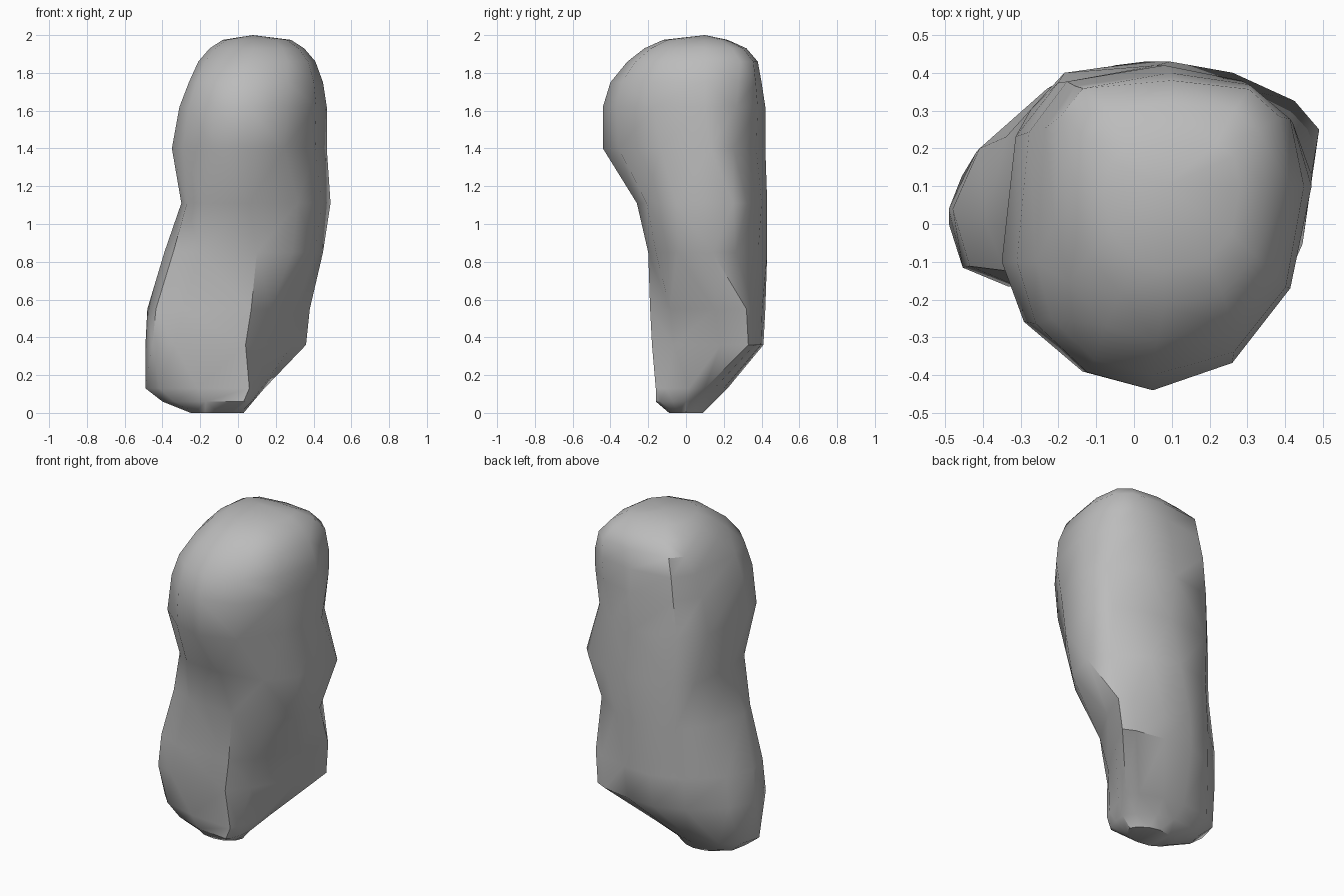
import bpy
import bmesh
from math import cos, sin, pi, radians

default_cube = bpy.data.objects.get("Cube")
if default_cube:
    bpy.data.objects.remove(default_cube, do_unlink=True)

# One plain grey stone colour
stone = bpy.data.materials.new("stone grey")
stone.use_nodes = True
colour = (0.5, 0.5, 0.5, 1)
stone.diffuse_color = colour
shader = next(n for n in stone.node_tree.nodes if n.type == "BSDF_PRINCIPLED")
shader.inputs["Base Color"].default_value = colour

# Cross-sections from foot to crown:
# height, -x side, +x side, front y, back y,
# x of foremost point, y of both side points,
# corner exponents: -x back, -x front, +x front (smaller is boxier)
SECTIONS = [
    (0, -.25, .03, -.09, .09, -.1, 0, 0, .8, 1, 1),
    (.06, -.4, .08, -.16, .15, .03, 0, 0, .6, 1.1, 1.2),
    (.13, -.49, .14, -.16, .22, .06, 0, .1, .8, 1, 1.6),
    (.36, -.49, .36, -.18, .41, .04, .04, .33, 1.3, .5, 1.8),
    (.55, -.48, .38, -.19, .42, .07, .04, .32, 1.25, .6, 1.6),
    (.85, -.39, .45, -.2, .43, .1, 0, .14, .9, .7, .9),
    (1.11, -.3, .49, -.26, .43, .06, 0, .25, .5, .6, .75),
    (1.4, -.35, .47, -.44, .42, .05, -.1, .13, .65, 1.1, 1.1),
    (1.62, -.31, .47, -.44, .42, .05, -.1, .1, .6, 1.05, 1),
    (1.75, -.26, .45, -.4, .4, .05, -.1, .1, .5, 1, .9),
    (1.86, -.21, .41, -.31, .38, .06, 0, .1, .4, 1, .8),
    (1.93, -.15, .35, -.22, .32, .08, .05, .1, .6, 1, .8),
    (1.975, -.08, .28, -.12, .22, .08, .08, .1, .7, 1, .8),
]
STEPS = 3  # points in each quarter of a cross-section


def ramp(height, start, end, low, high):
    """Value that changes evenly between two heights."""
    t = min(max((height - start) / (end - start), 0), 1)
    return low + (high - low) * t


def quarter(side, end, exponent, end_first=False):
    """Rounded corner from one extreme point towards the next."""
    ox, oy = end[0], side[1]
    points = []
    for i in range(STEPS):
        angle = pi / 2 * i / STEPS
        if end_first:
            angle = pi / 2 - angle
        along = max(cos(angle), 0) ** exponent
        across = max(sin(angle), 0) ** exponent
        points.append((ox + (side[0] - ox) * along,
                       oy + (end[1] - oy) * across))
    return points


def outline(height, left, right, front, back, nose_x, left_y, right_y,
            back_left, front_left, front_right):
    """Closed cross-section, anticlockwise from the side at +x."""
    east, west = (right, right_y), (left, left_y)
    north, south = ((left + right) / 2, back), (nose_x, front)
    return (quarter(east, north, ramp(height, 1.4, 1.86, 1.25, .6))
            + quarter(west, north, back_left, True)
            + quarter(west, south, front_left)
            + quarter(east, south, front_right, True))


# Loft the boulder through its cross-sections
bm = bmesh.new()
rings = []
for section in SECTIONS:
    rings.append([bm.verts.new((x, y, section[0]))
                  for x, y in outline(*section)])

count = len(rings[0])
for lower, upper in zip(rings, rings[1:]):
    for i in range(count):
        j = (i + 1) % count
        bm.faces.new((lower[i], lower[j], upper[j], upper[i]))

# Flat foot and shallow peak
bm.faces.new(list(reversed(rings[0])))
peak = bm.verts.new((.08, .1, 2))
for i in range(count):
    bm.faces.new((rings[-1][i], rings[-1][(i + 1) % count], peak))

# Triangles give the hewn facets
bmesh.ops.triangulate(bm, faces=bm.faces[:], quad_method="SHORT_EDGE")
bmesh.ops.recalc_face_normals(bm, faces=bm.faces[:])

mesh = bpy.data.meshes.new("boulder")
bm.to_mesh(mesh)
bm.free()
mesh.materials.append(stone)
boulder = bpy.data.objects.new("boulder", mesh)
bpy.context.collection.objects.link(boulder)

# Soft surface with only the strong creases kept
bpy.ops.object.select_all(action="DESELECT")
boulder.select_set(True)
bpy.context.view_layer.objects.active = boulder
bpy.ops.object.shade_smooth_by_angle(angle=radians(40))
